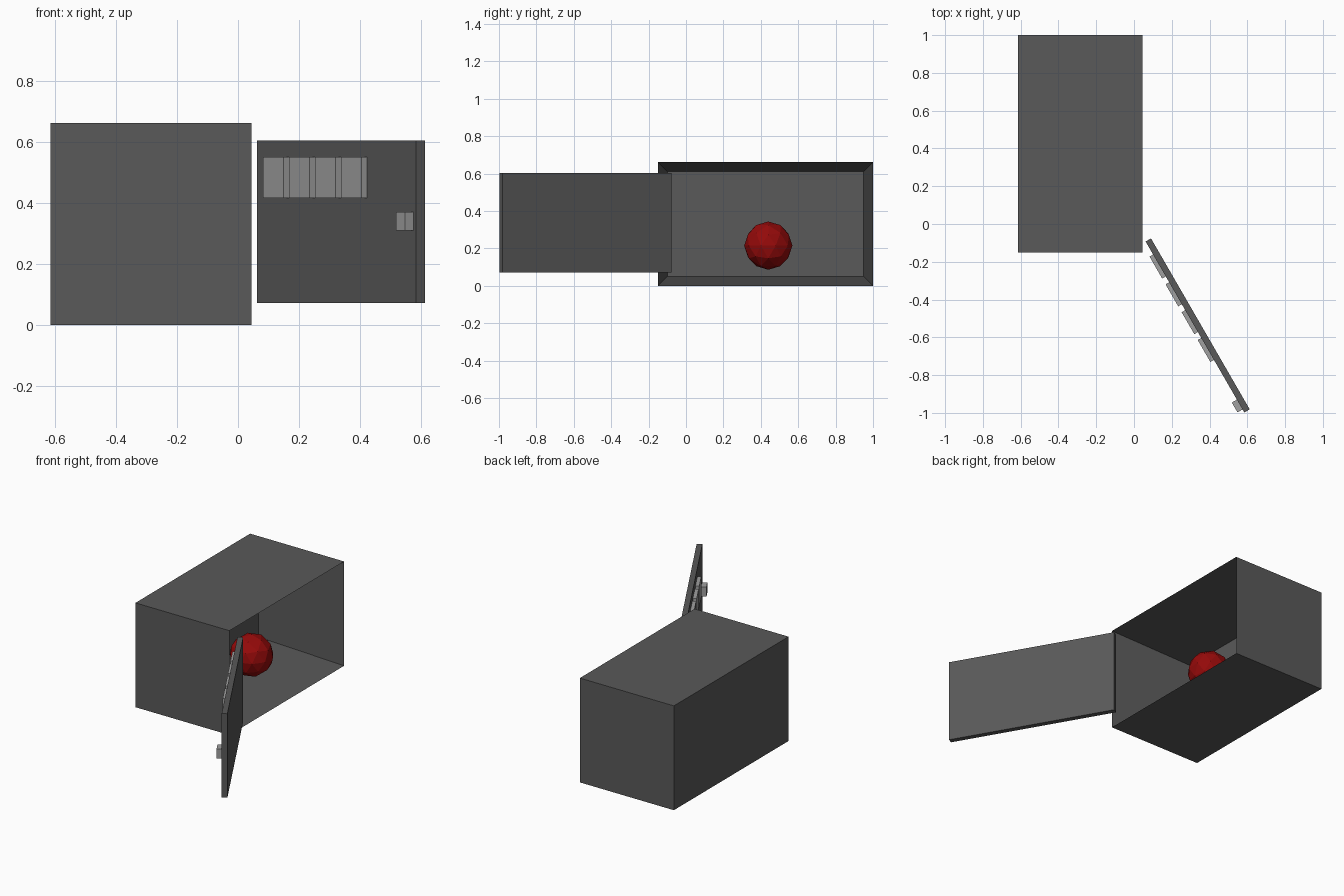
import bpy, bmesh
from math import radians
from mathutils import Matrix

if "Cube" in bpy.data.objects:
    bpy.data.objects.remove(bpy.data.objects["Cube"])


def material(name, rgb):
    m = bpy.data.materials.new(name)
    m.diffuse_color = (*rgb, 1)
    m.use_nodes = True
    m.node_tree.nodes["Principled BSDF"].inputs["Base Color"].default_value = m.diffuse_color
    return m


dark = material("dark_grey", (0.1, 0.1, 0.1))
light = material("light_grey", (0.35, 0.35, 0.35))
red = material("red", (0.3, 0.003, 0.003))


def finish(name, bm, mat, matrix=Matrix()):
    me = bpy.data.meshes.new(name)
    bm.to_mesh(me)
    bm.free()
    me.materials.append(mat)
    ob = bpy.data.objects.new(name, me)
    ob.matrix_world = matrix
    bpy.context.collection.objects.link(ob)
    return ob


def box_mesh(center, size):
    bm = bmesh.new()
    bmesh.ops.create_cube(bm, size=1, matrix=Matrix.Translation(center) @ Matrix.Diagonal((*size, 1)))
    return bm


# Safe body: block with its +x side inset and pushed inwards
bm = box_mesh((-0.285, 0.425, 0.331), (0.66, 1.15, 0.662))
side = max(bm.faces, key=lambda f: f.calc_center_median().x)
bmesh.ops.inset_region(bm, faces=[side], thickness=0.05, use_even_offset=True)
bmesh.ops.translate(bm, verts=side.verts[:], vec=(-0.565, 0, 0))
finish("safe_body", bm, dark)

# Door frame of reference: local x runs along the door, local -y is its outer face
hinge = Matrix.Translation((0.337, -0.537, 0)) @ Matrix.Rotation(radians(-60), 4, 'Z')
T = 0.033


def door_part(name, x, z, size, depth, mat):
    finish(name, box_mesh((x, -T / 2 - depth / 2, z), (size, depth, size)), mat, hinge)


finish("door", box_mesh((0, 0, 0.338), (1.045, T, 0.532)), dark, hinge)

# Keypad squares and latch
for i in range(4):
    door_part(f"key_{i + 1}", -0.376 + 0.17 * i, 0.483, 0.134, 0.022, light)
door_part("latch", 0.474, 0.34, 0.06, 0.031, light)

# Faceted ball inside
bm = bmesh.new()
bmesh.ops.create_icosphere(bm, subdivisions=2, radius=0.129, matrix=Matrix.Translation((-0.213, 0.44, 0.215)))
finish("ball", bm, red)
